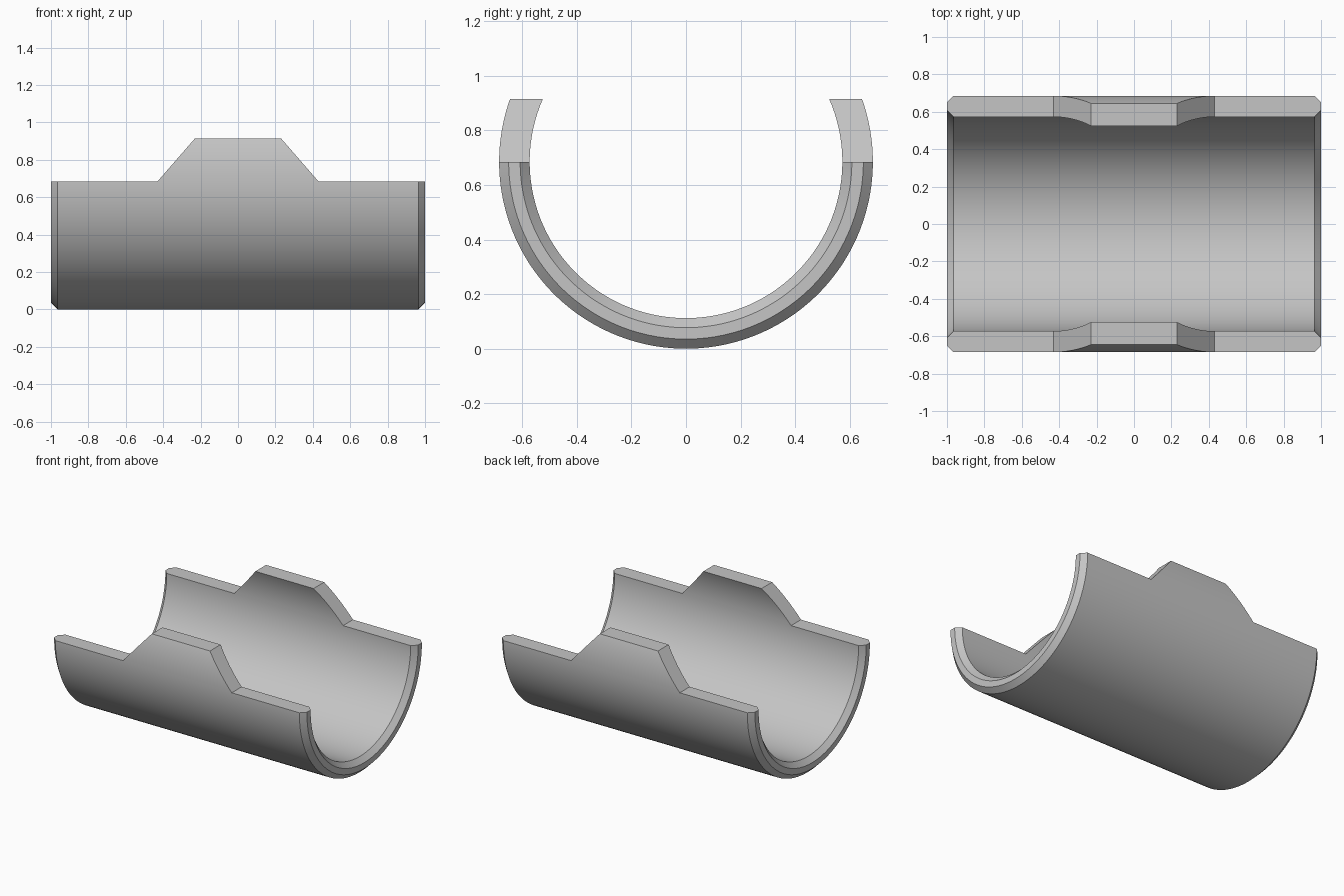
import bpy
import bmesh
from math import pi, radians
from mathutils import Matrix, Vector

cube = bpy.data.objects.get("Cube")
if cube:
    bpy.data.objects.remove(cube, do_unlink=True)

OUTER, INNER, CHAMFER = 0.685, 0.573, 0.035
AXIS_Z, TOP_Z = 0.685, 0.915
SEGMENTS = 128

grey = bpy.data.materials.new("plain grey")
grey.use_nodes = True
colour = (0.56, 0.56, 0.56, 1)
grey.diffuse_color = colour
grey.node_tree.nodes["Principled BSDF"].inputs["Base Color"].default_value = colour


def make_object(name, bm):
    bmesh.ops.recalc_face_normals(bm, faces=bm.faces)
    mesh = bpy.data.meshes.new(name)
    bm.to_mesh(mesh)
    bm.free()
    mesh.materials.append(grey)
    obj = bpy.data.objects.new(name, mesh)
    bpy.context.collection.objects.link(obj)
    return obj


# Chamfered tube: wall section swept around the x axis
half = [(1 - CHAMFER, OUTER), (1, OUTER - CHAMFER),
        (1, INNER + CHAMFER), (1 - CHAMFER, INNER)]
section = half + [(-x, r) for x, r in reversed(half)]
bm = bmesh.new()
rings = []
for i in range(SEGMENTS):
    turn = Matrix.Rotation((i + 0.5) * 2 * pi / SEGMENTS, 3, 'X')
    rings.append([bm.verts.new(turn @ Vector((x, r, 0)) + Vector((0, 0, AXIS_Z)))
                  for x, r in section])
for i, ring in enumerate(rings):
    following = rings[(i + 1) % SEGMENTS]
    for j in range(len(section)):
        k = (j + 1) % len(section)
        bm.faces.new((ring[j], ring[k], following[k], following[j]))
shell = make_object("half_bearing_shell", bm)

# Cutter: removes the upper half but leaves the raised middle tabs
outline = [(-2, AXIS_Z), (-0.43, AXIS_Z), (-0.23, TOP_Z), (0.23, TOP_Z),
           (0.43, AXIS_Z), (2, AXIS_Z), (2, 2), (-2, 2)]
bm = bmesh.new()
face = bm.faces.new([bm.verts.new((x, -1, z)) for x, z in outline])
sweep = bmesh.ops.extrude_face_region(bm, geom=[face])
bmesh.ops.translate(bm, vec=(0, 2, 0),
                    verts=[v for v in sweep["geom"] if isinstance(v, bmesh.types.BMVert)])
cutter = make_object("upper_cutter", bm)
cutter.hide_render = True

cut = shell.modifiers.new("trim_top", 'BOOLEAN')
cut.operation = 'DIFFERENCE'
cut.solver = 'EXACT'
cut.object = cutter
bpy.ops.object.select_all(action='DESELECT')
shell.select_set(True)
bpy.context.view_layer.objects.active = shell
bpy.ops.object.modifier_apply(modifier=cut.name)
bpy.data.objects.remove(cutter, do_unlink=True)

# Smooth walls with crisp chamfers and cut edges
bpy.ops.object.shade_smooth_by_angle(angle=radians(25))
